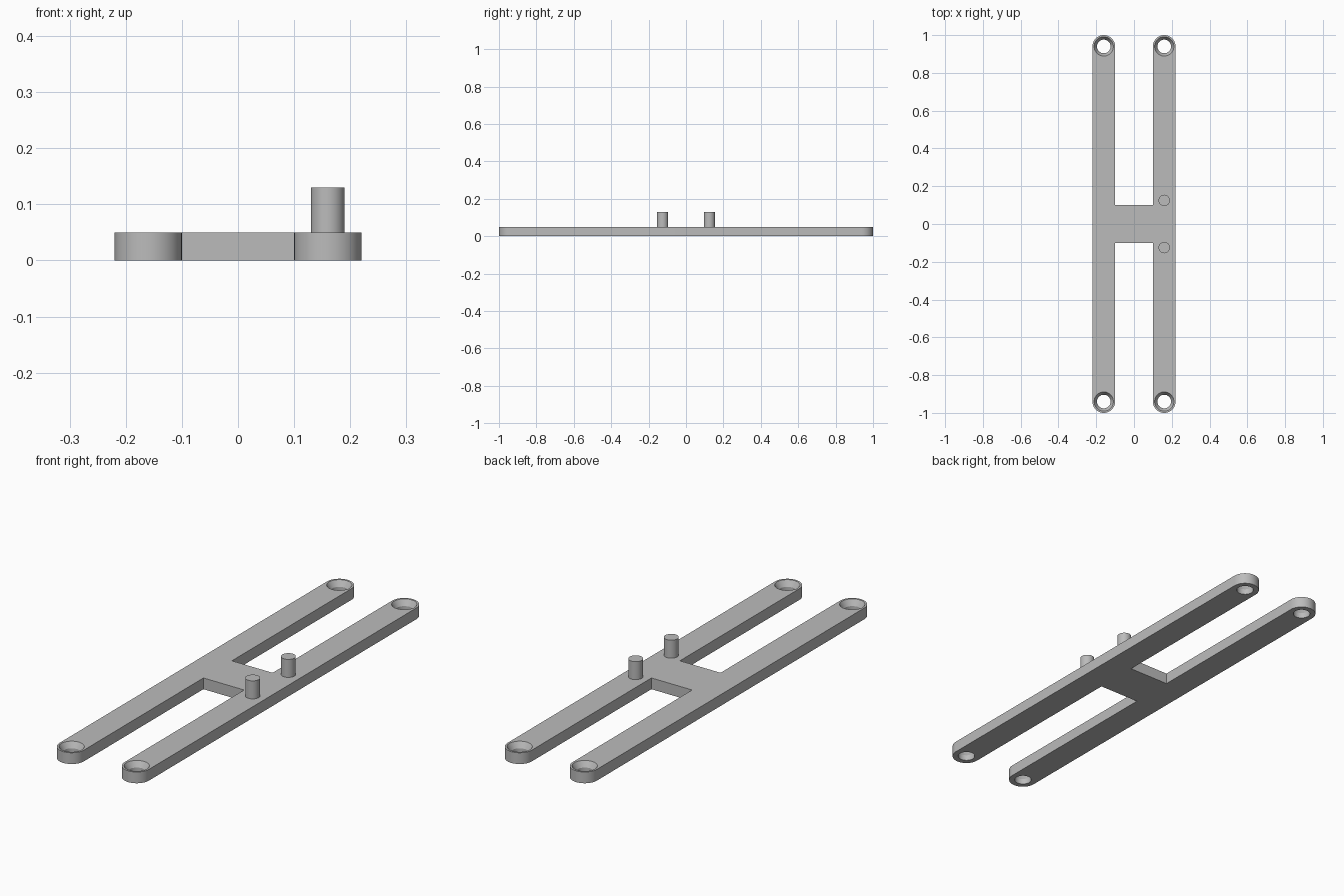
import bpy
import bmesh
import math

if "Cube" in bpy.data.objects:
    bpy.data.objects.remove(bpy.data.objects["Cube"])

ARM_X, ARM_R, END_Y = 0.16, 0.06, 0.94
THICK, BRIDGE_Y = 0.05, 0.10
PEG_R, PEG_Y, PEG_TOP = 0.03, 0.125, 0.13
HOLE_R, SINK_R, SINK_Z = 0.036, 0.051, 0.025
SEG = 48

grey = bpy.data.materials.new("plain grey")
grey.use_nodes = True
colour = (0.5, 0.5, 0.5, 1)
grey.diffuse_color = colour
grey.node_tree.nodes["Principled BSDF"].inputs["Base Color"].default_value = colour


def make_object(name, bm):
    bmesh.ops.recalc_face_normals(bm, faces=bm.faces)
    mesh = bpy.data.meshes.new(name)
    bm.to_mesh(mesh)
    bm.free()
    mesh.materials.append(grey)
    obj = bpy.data.objects.new(name, mesh)
    bpy.context.collection.objects.link(obj)
    return obj


def select_only(obj):
    bpy.ops.object.select_all(action="DESELECT")
    obj.select_set(True)
    bpy.context.view_layer.objects.active = obj


def smooth(obj):
    select_only(obj)
    bpy.ops.object.shade_smooth_by_angle(angle=math.radians(25))


def lathe(name, profile, x, y):
    """Closed turned solid from (radius, height) pairs."""
    bm = bmesh.new()
    rings = [[bm.verts.new((x + r * math.cos(2 * math.pi * i / SEG),
                            y + r * math.sin(2 * math.pi * i / SEG), z))
              for i in range(SEG)] for r, z in profile]
    for low, high in zip(rings, rings[1:]):
        for i in range(SEG):
            j = (i + 1) % SEG
            bm.faces.new((low[i], low[j], high[j], high[i]))
    bm.faces.new(rings[0])
    bm.faces.new(rings[-1])
    return make_object(name, bm)


# H-shaped plate: one quarter of the outline, mirrored around
half = SEG // 2
right_top = [(ARM_X + ARM_R * math.cos(math.pi * i / half),
              END_Y + ARM_R * math.sin(math.pi * i / half)) for i in range(half + 1)]
right_top.append((ARM_X - ARM_R, BRIDGE_Y))
left_top = [(-x, y) for x, y in reversed(right_top)]
top = right_top + left_top
outline = top + [(-x, -y) for x, y in top]

bm = bmesh.new()
base = bm.faces.new([bm.verts.new((x, y, 0)) for x, y in outline])
raised = bmesh.ops.extrude_face_region(bm, geom=[base])["geom"]
bmesh.ops.translate(bm, vec=(0, 0, THICK),
                    verts=[v for v in raised if isinstance(v, bmesh.types.BMVert)])
plate = make_object("h_plate", bm)

# Countersunk screw holes at the four arm ends
slope = (SINK_R - HOLE_R) / (THICK - SINK_Z)
over = 0.01
sink_profile = [(HOLE_R, -over), (HOLE_R, SINK_Z), (SINK_R + slope * over, THICK + over)]
for sx in (-1, 1):
    for sy in (-1, 1):
        cutter = lathe("screw_hole_cutter", sink_profile, sx * ARM_X, sy * END_Y)
        mod = plate.modifiers.new("screw_hole", "BOOLEAN")
        mod.operation = "DIFFERENCE"
        mod.solver = "EXACT"
        mod.object = cutter
        select_only(plate)
        bpy.ops.object.modifier_apply(modifier=mod.name)
        bpy.data.objects.remove(cutter)
smooth(plate)

# Two locating pegs on the left arm
for name, y in (("front_peg", -PEG_Y), ("back_peg", PEG_Y)):
    smooth(lathe(name, [(PEG_R, THICK), (PEG_R, PEG_TOP)], ARM_X, y))
